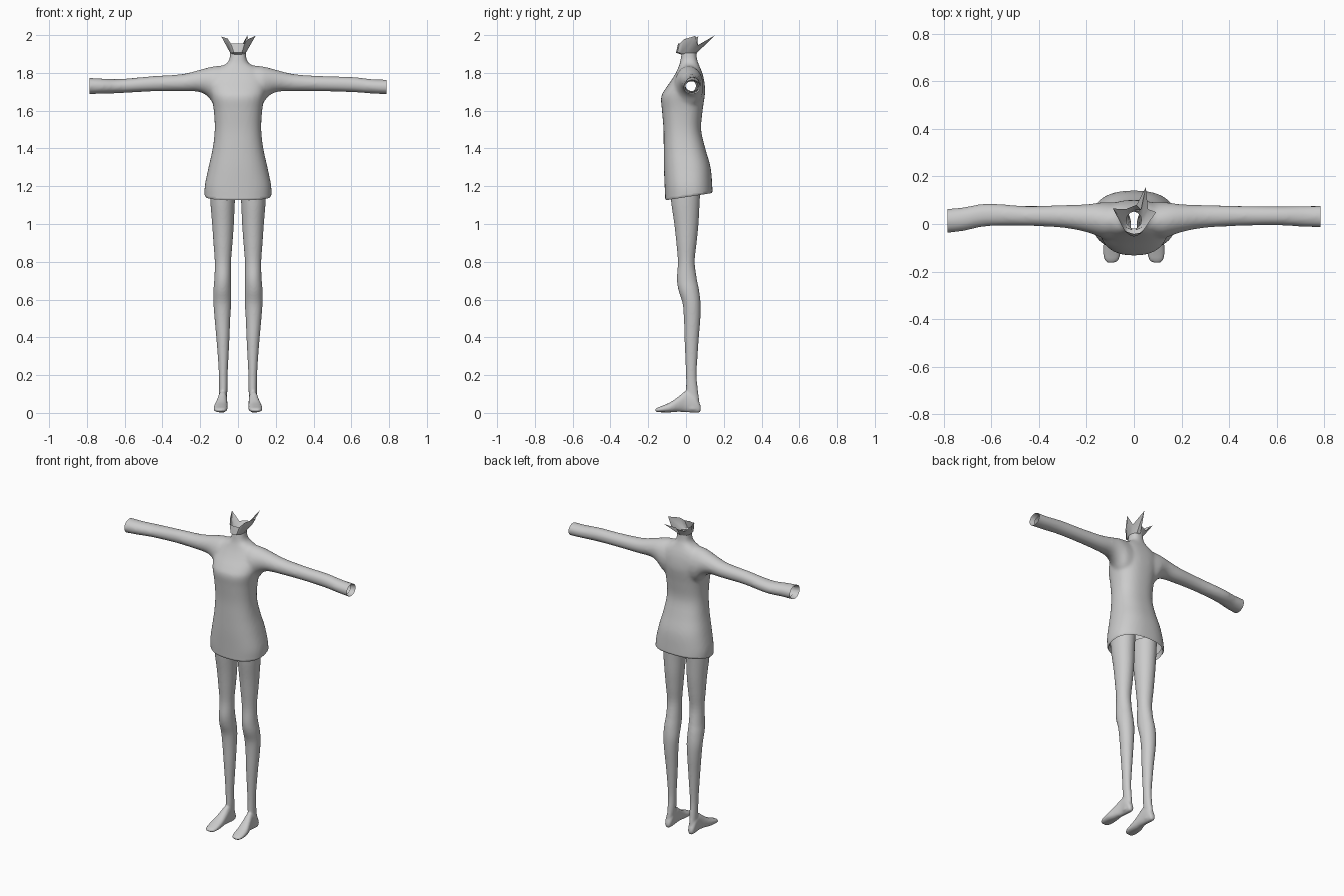
import bpy, bmesh, math
from mathutils import Vector

if "Cube" in bpy.data.objects:
    bpy.data.objects.remove(bpy.data.objects["Cube"])


def catmull(a, b, c, d, t):
    return 0.5 * (2*b + (c-a)*t + (2*a-5*b+4*c-d)*t*t + (3*b-a-3*c+d)*t**3)


def loft(bm, axis, sections, side=1, power=2.0, seg=32, steps=4):
    """Closed tube along an axis; section = (position, u min, u max, v min, v max)."""
    u, v = [k for k in range(3) if k != axis]
    fine = []
    n = len(sections)
    for i in range(n - 1):
        q = [sections[max(0, min(n - 1, i + k))] for k in (-1, 0, 1, 2)]
        for s in range(steps):
            fine.append([catmull(*[p[j] for p in q], s / steps) for j in range(5)])
    fine.append(sections[-1])
    rings = []
    for pos, u0, u1, v0, v1 in fine:
        ring = []
        for k in range(seg):
            a = 2 * math.pi * k / seg
            c, s = math.cos(a), math.sin(a)
            c = math.copysign(abs(c) ** (2 / power), c)
            s = math.copysign(abs(s) ** (2 / power), s)
            p = [0, 0, 0]
            p[axis] = pos
            p[u] = (u0 + u1) / 2 + c * (u1 - u0) / 2
            p[v] = (v0 + v1) / 2 + s * (v1 - v0) / 2
            p[0] *= side
            ring.append(bm.verts.new(p))
        rings.append(ring)
    faces = [bm.faces.new(rings[0]), bm.faces.new(rings[-1])]
    for r0, r1 in zip(rings, rings[1:]):
        for k in range(seg):
            m = (k + 1) % seg
            faces.append(bm.faces.new((r0[k], r0[m], r1[m], r1[k])))
    bmesh.ops.recalc_face_normals(bm, faces=faces)


def make_object(name, bm):
    mesh = bpy.data.meshes.new(name)
    bm.to_mesh(mesh)
    bm.free()
    ob = bpy.data.objects.new(name, mesh)
    bpy.context.collection.objects.link(ob)
    return ob


def fuse(name, bm, voxel, smooth):
    """Melt overlapping tubes into one skin and return it as an editable bmesh."""
    ob = make_object(name, bm)
    mod = ob.modifiers.new("fuse", 'REMESH')
    mod.mode = 'VOXEL'
    mod.voxel_size = voxel
    mod = ob.modifiers.new("soften", 'SMOOTH')
    mod.factor = 0.5
    mod.iterations = smooth
    dg = bpy.context.evaluated_depsgraph_get()
    out = bmesh.new()
    out.from_mesh(ob.evaluated_get(dg).to_mesh())
    bpy.data.objects.remove(ob)
    return out


def cut(bm, point, normal):
    """Remove everything on the far side of a plane, leaving an open edge."""
    bmesh.ops.bisect_plane(bm, geom=bm.verts[:] + bm.edges[:] + bm.faces[:],
                           plane_co=point, plane_no=normal, clear_inner=True)


def fold(bm, test, scale, shift):
    """Turn an open edge inward."""
    edges = [e for e in bm.edges if e.is_boundary and all(test(w.co) for w in e.verts)]
    new = bmesh.ops.extrude_edge_only(bm, edges=edges)["geom"]
    verts = [g for g in new if isinstance(g, bmesh.types.BMVert)]
    if not verts:
        return
    mid = sum((w.co for w in verts), Vector()) / len(verts)
    for w in verts:
        d = w.co - mid
        w.co = mid + Vector((d[k] * scale[k] for k in range(3))) + Vector(shift)


def finish(name, bm, angle=50):
    for f in bm.faces:
        f.smooth = True
    ob = make_object(name, bm)
    bpy.ops.object.select_all(action='DESELECT')
    ob.select_set(True)
    bpy.context.view_layer.objects.active = ob
    bpy.ops.object.shade_smooth_by_angle(angle=math.radians(angle))
    return ob


# Tunic: torso and neck, with both sleeves
torso = [(1.05, .176, -.108, .139), (1.13, .176, -.110, .141), (1.20, .176, -.113, .139),
         (1.30, .156, -.117, .130), (1.40, .134, -.118, .102), (1.50, .123, -.119, .080),
         (1.60, .128, -.127, .088), (1.67, .140, -.132, .098), (1.71, .148, -.113, .101),
         (1.76, .150, -.078, .096), (1.80, .132, -.054, .086), (1.83, .095, -.040, .074),
         (1.85, .060, -.033, .066), (1.875, .045, -.028, .058), (1.93, .041, -.020, .054)]
shoulder = [(.06, -.060, .090, 1.60, 1.84), (.12, -.062, .092, 1.625, 1.836),
            (.16, -.048, .088, 1.675, 1.828), (.21, -.032, .082, 1.70, 1.814),
            (.30, -.016, .080, 1.702, 1.793), (.45, -.008, .076, 1.702, 1.783)]
cuffs = {1: [(.60, -.006, .074, 1.698, 1.779), (.72, -.012, .076, 1.690, 1.766),
             (.83, -.016, .077, 1.685, 1.764)],
         -1: [(.62, -.010, .086, 1.693, 1.768), (.72, -.030, .070, 1.690, 1.770),
              (.83, -.042, .060, 1.685, 1.777)]}
bm = bmesh.new()
loft(bm, 2, [(z, -w, w, y0, y1) for z, w, y0, y1 in torso], power=2.4, seg=48)
for side in (1, -1):
    loft(bm, 0, shoulder + cuffs[side], side)
bm = fuse("tunic", bm, 0.009, 8)
cut(bm, (0, -.11, 1.135), (0, -.15, 1))
cut(bm, (0, 0, 1.905), (0, 0, -1))
for side in (1, -1):
    cut(bm, (side * .785, 0, 0), (-side, 0, 0))
low = lambda co: co.z < 1.3
fold(bm, low, (.965, .965, 1), (0, 0, -.009))
fold(bm, low, (.95, .95, 1), (0, 0, .03))
for side in (1, -1):
    fold(bm, lambda co: co.x * side > .7, (1, .8, .8), (-side * .03, 0, 0))
finish("tunic", bm)

# Legs with bare feet
leg = [(.02, .058, .106, .000, .072), (.06, .060, .101, .000, .071), (.12, .056, .100, .000, .063),
       (.20, .055, .101, .000, .056), (.30, .050, .107, -.004, .061), (.40, .045, .115, -.008, .068),
       (.50, .041, .124, -.011, .076), (.58, .036, .130, -.018, .077), (.65, .036, .130, -.040, .069),
       (.71, .037, .125, -.048, .057), (.80, .037, .123, -.043, .046), (.90, .029, .130, -.051, .056),
       (1.0, .022, .137, -.062, .066), (1.13, .016, .147, -.080, .073), (1.25, .010, .150, -.084, .080)]
foot = [(-.163, .080, .112, .008, .020), (-.150, .064, .124, .004, .028), (-.120, .056, .129, .003, .040),
        (-.080, .055, .127, .003, .058), (-.040, .056, .116, .006, .086), (.000, .057, .106, .004, .115),
        (.045, .058, .105, .000, .100), (.070, .064, .100, .002, .055), (.078, .072, .092, .012, .035)]
for label, side in (("left", 1), ("right", -1)):
    bm = bmesh.new()
    loft(bm, 2, leg, side)
    loft(bm, 1, foot, side, power=2.3)
    bm = fuse("leg", bm, 0.006, 4)
    cut(bm, (0, 0, 1.22), (0, 0, -1))
    finish(label + "_leg", bm)

# Torn jaw piece with a jagged rim, resting on the neck
rim = [(0, -.042, 1.955), (.035, -.035, 1.955), (.052, -.010, 1.978), (.093, .050, 1.996),
       (.060, .062, 1.945), (.050, .155, 2.0), (.030, .060, 1.945), (.010, .080, 1.950),
       (-.035, .062, 1.940), (-.088, .065, 1.992), (-.055, .000, 1.982), (-.038, -.030, 1.955)]
bm = bmesh.new()
rows = [[], [], []]
for k, p in enumerate(rim):
    a = 2 * math.pi * k / len(rim)
    s, c = math.sin(a), math.cos(a)
    rows[0].append(bm.verts.new((.032 * s, .016 - .036 * c, 1.895)))
    rows[1].append(bm.verts.new((.042 * s, .003 - .056 * c, 1.907)))
    rows[2].append(bm.verts.new(p))
for r0, r1 in zip(rows, rows[1:]):
    for k in range(len(rim)):
        m = (k + 1) % len(rim)
        bm.faces.new((r0[k], r0[m], r1[m], r1[k]))
finish("jaw_piece", bm, 40)
